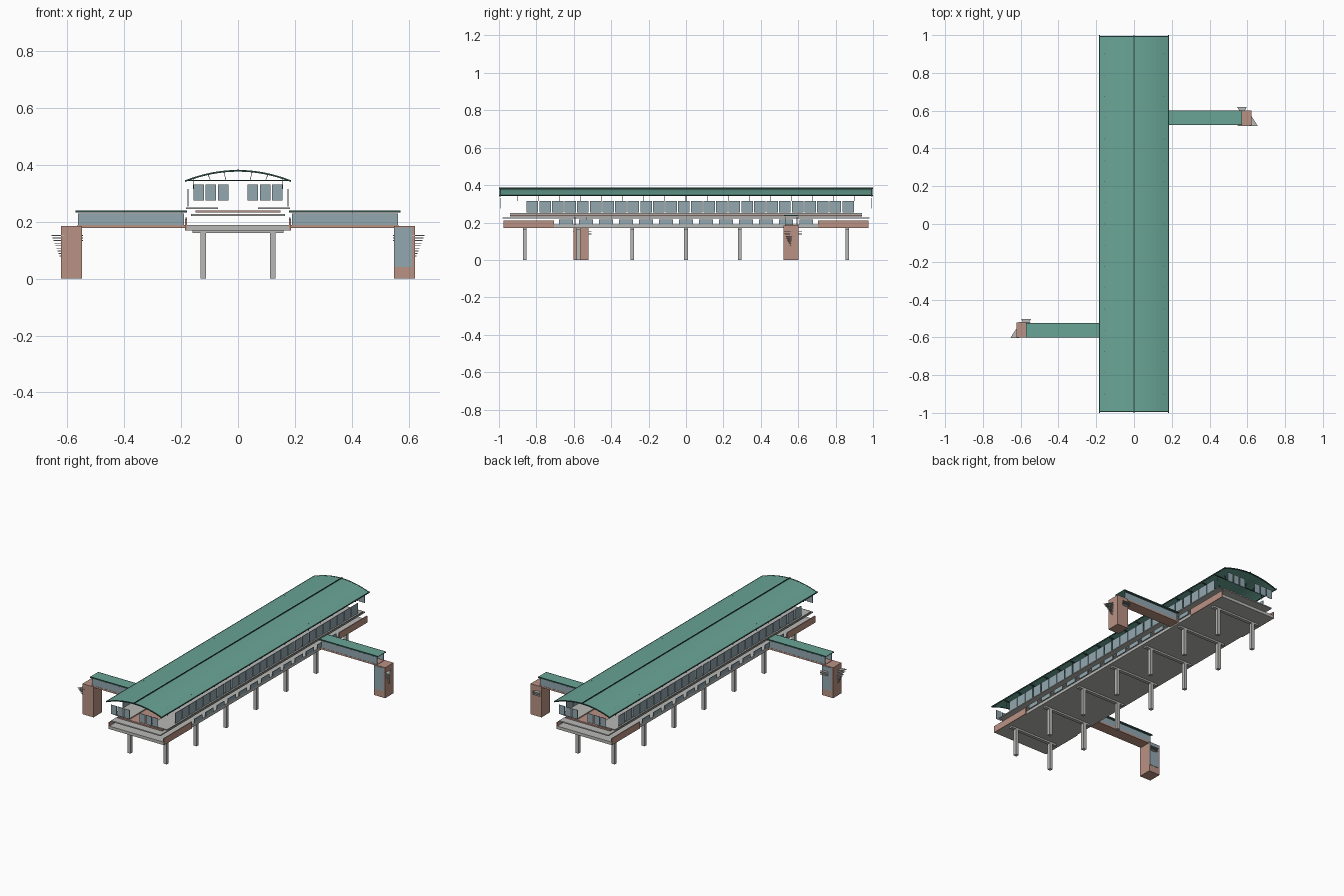
import bpy, bmesh, math
from mathutils import Matrix, Vector

if "Cube" in bpy.data.objects:
    bpy.data.objects.remove(bpy.data.objects["Cube"])


def mat(name, rgb):
    lin = [(c / 255 / 12.92) if c < 11 else ((c / 255 + 0.055) / 1.055) ** 2.4 for c in rgb]
    m = bpy.data.materials.new(name)
    m.diffuse_color = (*lin, 1)
    m.use_nodes = True
    m.node_tree.nodes["Principled BSDF"].inputs["Base Color"].default_value = m.diffuse_color
    return m


TEAL = mat("teal_roof", (106, 165, 150))
TRIM = mat("dark_teal_trim", (48, 80, 74))
BROWN = mat("pale_brown", (186, 146, 132))
GLASS = mat("blue_grey_glass", (146, 168, 176))
GREY = mat("concrete_grey", (184, 184, 182))


def finish(name, bm, material):
    me = bpy.data.meshes.new(name)
    bmesh.ops.recalc_face_normals(bm, faces=bm.faces)
    bm.to_mesh(me)
    bm.free()
    me.materials.append(material)
    ob = bpy.data.objects.new(name, me)
    bpy.context.collection.objects.link(ob)
    return ob


def boxes(name, material, ranges):
    """One object made of boxes, each (x0, x1, y0, y1, z0, z1)."""
    bm = bmesh.new()
    for x0, x1, y0, y1, z0, z1 in ranges:
        m = Matrix.Translation(((x0 + x1) / 2, (y0 + y1) / 2, (z0 + z1) / 2))
        bmesh.ops.create_cube(bm, size=1, matrix=m @ Matrix.Diagonal((x1 - x0, y1 - y0, z1 - z0, 1)))
    return finish(name, bm, material)


def mirror_x(ranges):
    return ranges + [(-r[1], -r[0], *r[2:]) for r in ranges]


def prism(bm, pts, axis_vec):
    """Extrude a planar loop of points along a vector."""
    f = bm.faces.new([bm.verts.new(p) for p in pts])
    new = bmesh.ops.extrude_face_region(bm, geom=[f])["geom"]
    bmesh.ops.translate(bm, vec=axis_vec, verts=[v for v in new if isinstance(v, bmesh.types.BMVert)])


def roof_z(x):
    return 0.345 + 0.036 * (1 - (x / 0.185) ** 2)


def arc(name, material, y0, y1, lift, thick, n=16):
    """Curved strip that follows the roof section."""
    xs = [-0.185 + 0.37 * i / n for i in range(n + 1)]
    pts = [(x, y0, roof_z(x) + lift) for x in xs] + [(x, y0, roof_z(x) + lift - thick) for x in reversed(xs)]
    bm = bmesh.new()
    prism(bm, pts, Vector((0, y1 - y0, 0)))
    return finish(name, bm, material)


# Support columns and cross beams
COL_Y = [-0.8625 + 0.2875 * i for i in range(7)]
boxes("columns", GREY, mirror_x([(0.112, 0.132, y - 0.01, y + 0.01, 0, 0.166) for y in COL_Y]))
boxes("cross_beams", GREY, [(-0.16, 0.16, y - 0.01, y + 0.01, 0.16, 0.17) for y in COL_Y])

# Concourse deck, side panels and low windows
boxes("concourse_deck", GREY, [(-0.18, 0.18, -0.975, 0.975, 0.17, 0.188)])
boxes("side_panels", BROWN, mirror_x([(0.18, 0.186, a, a + 0.27, 0.17, 0.21) for a in (-0.975, 0.705)]))
boxes("concourse_windows", GLASS, mirror_x(
    [(0.18, 0.184, -0.6415 + 0.107 * i - 0.037, -0.6415 + 0.107 * i + 0.037, 0.19, 0.215) for i in range(13)]))

# Track slab, track bed and platforms
boxes("track_slab", GREY, [(-0.165, 0.165, -0.98, 0.98, 0.221, 0.228)])
boxes("track_bed", BROWN, [(-0.15, 0.15, -0.94, 0.94, 0.232, 0.24)])
boxes("platforms", GREY, mirror_x([(0.07, 0.182, -0.94, 0.94, 0.244, 0.25)]))

# Platform windows on the sides and ends
boxes("side_windows", GLASS, mirror_x(
    [(0.174, 0.177, -0.852 + 0.0675 * i, -0.852 + 0.0675 * i + 0.062, 0.253, 0.315) for i in range(26)]))
boxes("end_windows", GLASS, mirror_x(
    [(x, x + 0.037, y - 0.0015, y + 0.0015, 0.275, 0.33) for x in (0.034, 0.077, 0.12) for y in (-0.99, 0.99)]))

# Arched roof with edge trim, ridge, ties and posts
arc("main_roof", TEAL, -0.99, 0.99, 0, 0.004)
for side in (-1, 1):
    arc("roof_end_trim", TRIM, side * 0.99, side * 0.996, 0.001, 0.006)
boxes("roof_edges", TRIM, mirror_x([(0.179, 0.186, -1, 1, 0.342, 0.347)]))
boxes("roof_ridge", TRIM, [(-0.002, 0.002, -1, 1, 0.378, 0.386)])
FRAME_Y = [-0.9 + 0.1125 * i for i in range(17)]
boxes("roof_ties", TRIM, [(-0.18, 0.18, y - 0.002, y + 0.002, 0.343, 0.347) for y in FRAME_Y])
boxes("roof_posts", TRIM, mirror_x([(0.156, 0.159, y - 0.0015, y + 0.0015, 0.315, 0.355) for y in FRAME_Y]))

# Truss braces under the roof
bm = bmesh.new()
for y in FRAME_Y:
    for s in (-1, 1):
        for x in (0.045, 0.1):
            a, b = x - 0.004, x + 0.004
            prism(bm, [(s * a, y, 0.345), (s * (a + 0.002), y, 0.345), (s * (b + 0.002), y, roof_z(b) - 0.003),
                       (s * b, y, roof_z(b) - 0.003)], Vector((0, 0.002, 0)))
finish("roof_braces", bm, TRIM)

# Footbridges and stair towers: right one at the back, left one at the front
for s, side in ((1, "right"), (-1, "left")):
    yc = 0.562 * s

    def at(x0, x1, y0, y1, z0, z1):
        xs, ys = sorted((s * x0, s * x1)), sorted((yc + s * y0, yc + s * y1))
        return (*xs, *ys, z0, z1)

    boxes(side + "_bridge_floor", BROWN, [at(0.18, 0.565, -0.034, 0.034, 0.178, 0.188)])
    boxes(side + "_bridge_glass", GLASS, [at(0.19, 0.563, e - 0.002, e + 0.002, 0.188, 0.229) for e in (-0.031, 0.031)])
    boxes(side + "_bridge_roof", TEAL, [at(0.18, 0.572, -0.036, 0.036, 0.235, 0.239)])
    boxes(side + "_bridge_eaves", TRIM, [at(0.18, 0.572, e - 0.001, e + 0.001, 0.232, 0.24) for e in (-0.037, 0.037)])
    boxes(side + "_tower", BROWN, [at(0.548, 0.622, -0.04, 0.04, 0, 0.185)])
    boxes(side + "_tower_window", GLASS, [at(0.55, 0.612, -0.042, -0.04, 0.04, 0.18)])

    # Tapering stair treads that poke out of the tower
    bm = bmesh.new()
    for i in range(9):
        t, z = i / 9, 0.15 - 0.009 * i
        tip, w = 0.655 - 0.03 * t, -0.042 + 0.04 * t
        prism(bm, [(s * 0.61, yc + w, z), (s * tip, yc + w, z), (s * 0.61, yc + w + 0.06 * (1 - t) + 0.01, z)],
              Vector((0, 0, 0.003)))
        if i < 3:
            prism(bm, [(s * 0.545, yc + 0.058, z), (s * 0.597, yc + 0.058, z), (s * 0.585, yc + 0.035, z),
                       (s * 0.56, yc + 0.035, z)], Vector((0, 0, 0.003)))
    finish(side + "_stair_treads", bm, GREY)
